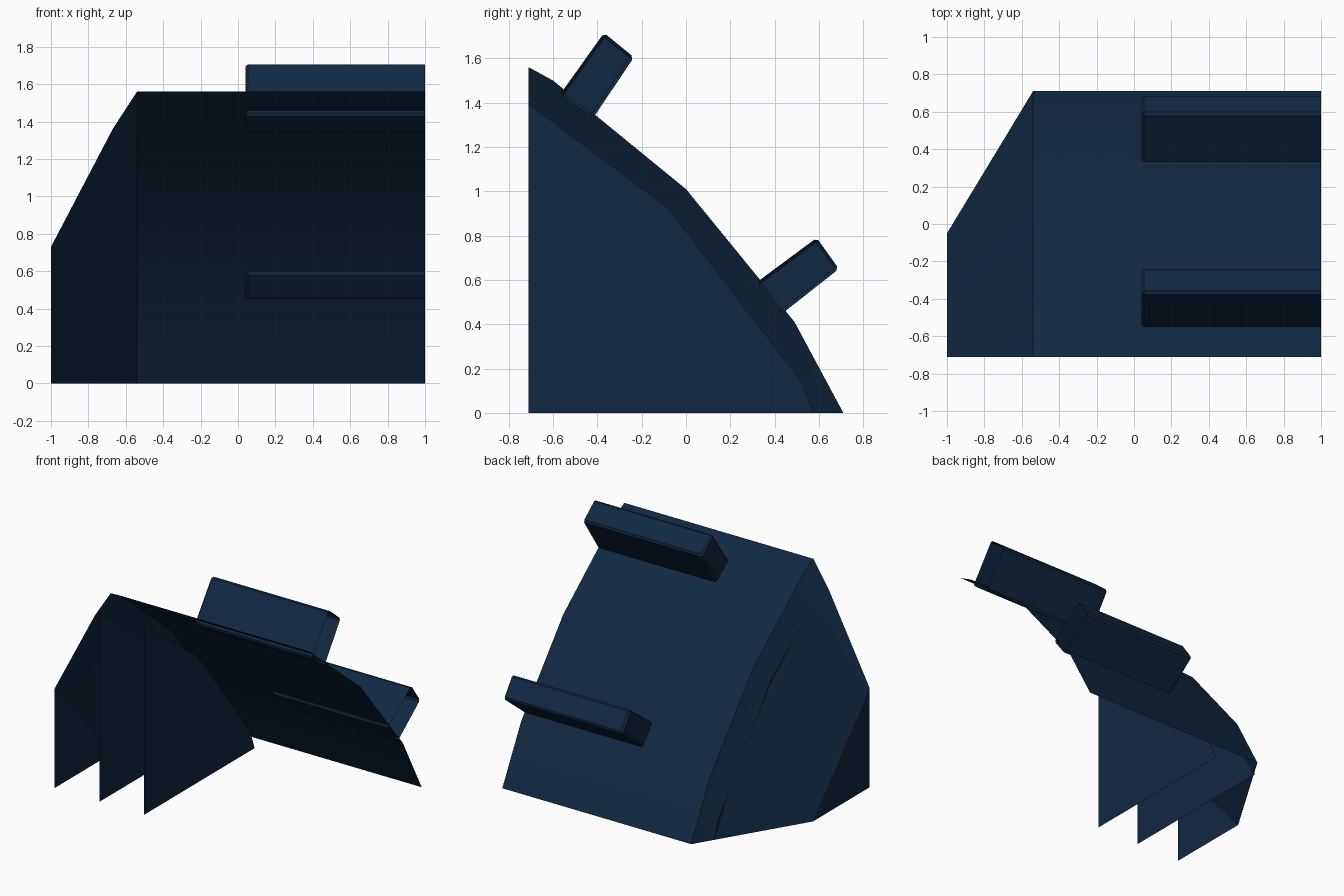
import bpy, bmesh, math
from mathutils import Vector

if "Cube" in bpy.data.objects:
    bpy.data.objects.remove(bpy.data.objects["Cube"])

navy = bpy.data.materials.new("dark navy")
navy.diffuse_color = (0.005, 0.021, 0.054, 1)
navy.use_nodes = True
navy.node_tree.nodes["Principled BSDF"].inputs["Base Color"].default_value = navy.diffuse_color


def finish(name, bm, smooth=False):
    me = bpy.data.meshes.new(name)
    bm.to_mesh(me)
    bm.free()
    me.materials.append(navy)
    ob = bpy.data.objects.new(name, me)
    bpy.context.collection.objects.link(ob)
    if smooth:
        bpy.ops.object.select_all(action='DESELECT')
        ob.select_set(True)
        bpy.context.view_layer.objects.active = ob
        bpy.ops.object.shade_smooth_by_angle(angle=math.radians(16))
    return ob


def orient(bm, outward):
    bm.normal_update()
    for f in bm.faces:
        if f.normal.dot(Vector(outward)) < 0:
            f.normal_flip()
    bm.normal_update()


# Curved outer shell with tapered corner and end wall
profile = [(-0.71, 1.56), (-0.60, 1.50), (0, 1.01), (0.49, 0.41), (0.71, 0)]
lower = [(-0.71, 0.73), (-0.66, 0.675), (-0.40, 0.387), (-0.19, 0.155), (-0.05, 0)]
mid = [(a + (c - a) * 0.283, b + (d - b) * 0.283)
       for (a, b), (c, d) in zip(profile, lower)]
mid[0] = (-0.71, 1.36)
bm = bmesh.new()
rows = [[bm.verts.new((x, y, z)) for y, z in pts]
        for x, pts in ((1, profile), (-0.54, profile), (-0.67, mid), (-1, lower))]
for a, b in zip(rows, rows[1:]):
    for i in range(len(a) - 1):
        bm.faces.new((a[i], a[i + 1], b[i + 1], b[i]))
corner = bm.verts.new((-1, -0.71, 0))
bm.faces.new(rows[3] + [corner])
orient(bm, (-0.5, 0.6, 0.6))
finish("outer_shell", bm, True)

# Inner sheet ribs
for i, x in enumerate((-0.63, -0.268)):
    bm = bmesh.new()
    pts = [(-0.71, 0), (0.575, 0), (0.53, 0.13), (-0.08, 0.925), (-0.71, 1.395)]
    bm.faces.new([bm.verts.new((x, y, z)) for y, z in pts])
    orient(bm, (1, 0, 0))
    finish(f"inner_rib_{i + 1}", bm)


# Raised bars, open at the cut end and bevelled elsewhere
def bar(name, corners):
    bm = bmesh.new()
    a = [bm.verts.new((0.04, y, z)) for y, z in corners]
    b = [bm.verts.new((1, y, z)) for y, z in corners]
    bm.faces.new(a)
    for i in range(4):
        j = (i + 1) % 4
        bm.faces.new((a[i], b[i], b[j], a[j]))
    bmesh.ops.recalc_face_normals(bm, faces=bm.faces[:])
    edges = [e for e in bm.edges if not e.is_boundary]
    bmesh.ops.bevel(bm, geom=edges, offset=0.014, segments=1, affect='EDGES')
    bm.normal_update()
    c = Vector((0.5, sum(p[0] for p in corners) / 4, sum(p[1] for p in corners) / 4))
    for f in bm.faces:
        if f.normal.dot(f.calc_center_median() - c) < 0:
            f.normal_flip()
    finish(name, bm)


bar("upper_bar", [(-0.57, 1.435), (-0.42, 1.33), (-0.235, 1.605), (-0.37, 1.715)])
bar("lower_bar", [(0.32, 0.59), (0.43, 0.445), (0.69, 0.65), (0.59, 0.79)])
